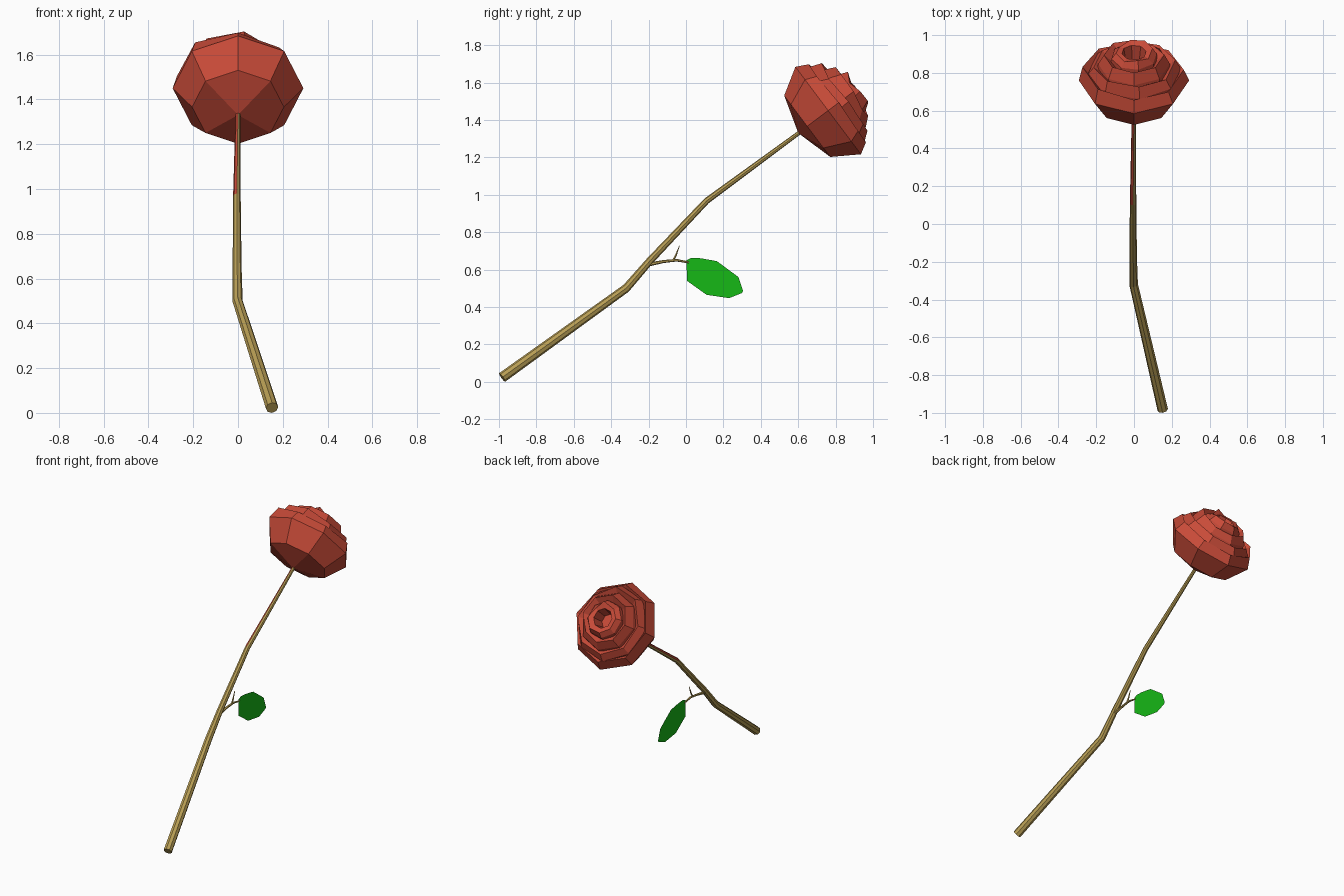
import bpy, bmesh, math, random
from mathutils import Vector

if "Cube" in bpy.data.objects:
    bpy.data.objects.remove(bpy.data.objects["Cube"])

random.seed(4)


def material(name, color):
    m = bpy.data.materials.new(name)
    m.diffuse_color = (*color, 1)
    m.use_nodes = True
    m.node_tree.nodes["Principled BSDF"].inputs["Base Color"].default_value = m.diffuse_color
    return m


RED = material("petal_red", (0.58, 0.07, 0.04))
TAN = material("stem_tan", (0.48, 0.34, 0.09))
GREEN = material("leaf_green", (0.008, 0.48, 0.008))


def finish(bm, name, mats, recalc=True):
    if recalc:
        bmesh.ops.recalc_face_normals(bm, faces=bm.faces)
    me = bpy.data.meshes.new(name)
    bm.to_mesh(me)
    bm.free()
    for m in mats:
        me.materials.append(m)
    ob = bpy.data.objects.new(name, me)
    bpy.context.collection.objects.link(ob)
    return ob


def bridge(bm, a, b):
    n = len(a)
    return [bm.faces.new((a[i], a[(i + 1) % n], b[(i + 1) % n], b[i])) for i in range(n)]


def tube(name, path, sides, red_segment=None):
    """Tapered tube through (x, y, z, radius) points."""
    bm = bmesh.new()
    pts = [Vector(p[:3]) for p in path]
    rings = []
    for i, p in enumerate(pts):
        d = (pts[min(i + 1, len(pts) - 1)] - pts[max(i - 1, 0)]).normalized()
        u = d.cross(Vector((1, 0, 0))).normalized()
        v = d.cross(u)
        ring = []
        for k in range(sides):
            a = math.tau * k / sides
            ring.append(bm.verts.new(p + path[i][3] * (u * math.cos(a) + v * math.sin(a))))
        rings.append(ring)
    for i in range(len(rings) - 1):
        for f in bridge(bm, rings[i], rings[i + 1]):
            # red blush on the upper left flank below the flower
            c = f.calc_center_median() - (pts[i] + pts[i + 1]) / 2
            if i == red_segment and c.x < 0 and c.z > 0:
                f.material_index = 1
    bm.faces.new(rings[0])
    bm.faces.new(rings[-1])
    return finish(bm, name, [TAN, RED])


# Stem
tube("stem", [(0.152, -0.983, 0.023, 0.028), (-0.002, -0.32, 0.50, 0.023),
              (-0.004, -0.19, 0.65, 0.020), (-0.005, 0.11, 0.967, 0.017),
              (0, 0.62, 1.342, 0.011)], 8, red_segment=3)

# Leaf stalk and the small twig on it
tube("leaf_stalk", [(-0.003, -0.21, 0.625, 0.011), (-0.003, -0.12, 0.643, 0.008),
                    (0, -0.05, 0.65, 0.007), (0, 0.015, 0.638, 0.005)], 6)
tube("twig", [(0, -0.072, 0.645, 0.006), (0, -0.055, 0.675, 0.005),
              (0, -0.035, 0.727, 0.002)], 5)

# Flat leaf
bm = bmesh.new()
outline = [(0.005, 0.54), (0.11, 0.465), (0.23, 0.447), (0.30, 0.475), (0.305, 0.487),
           (0.28, 0.56), (0.165, 0.645), (0.08, 0.66), (0.03, 0.663), (0.003, 0.65)]
bm.faces.new([bm.verts.new((0, y, z)) for y, z in outline])
finish(bm, "leaf", [GREEN], recalc=False)

# Flower: nested eight-sided petal layers around a tilted axis
BASE = Vector((0, 0.60, 1.33))
AXIS = Vector((0, 0.8, 0.6))
UP = Vector((0, -0.6, 0.8))
SIDE = Vector((1, 0, 0))


def petal_layer(name, rings, rim, twist, tip=False, floor=False):
    """rings: (distance along axis, radius); the rim ring is made uneven."""
    bm = bmesh.new()
    jag = [random.uniform(-0.018, 0.018) for _ in range(8)]
    loops = []
    for j, (s, r) in enumerate(rings):
        loop = []
        for k in range(8):
            a = math.tau * k / 8 + twist
            h = s + (jag[k] if j == rim else 0)
            q = r + (jag[k] * 0.5 if j == rim else 0)
            loop.append(bm.verts.new(BASE + AXIS * h + q * (UP * math.cos(a) + SIDE * math.sin(a))))
        loops.append(loop)
    for a, b in zip(loops, loops[1:]):
        bridge(bm, a, b)
    if tip:
        # pointed underside made of four diamond faces
        c = bm.verts.new(BASE)
        lo = loops[0]
        for k in range(1, 8, 2):
            bm.faces.new((c, lo[k], lo[(k + 1) % 8], lo[(k + 2) % 8]))
    if floor:
        bm.faces.new(loops[-1])
    return finish(bm, name, [RED])


petal_layer("outer_petals", [(0.06, 0.205), (0.20, 0.292), (0.275, 0.265), (0.22, 0.215)],
            2, 0, tip=True)
petal_layer("second_petals", [(0.20, 0.25), (0.26, 0.248), (0.315, 0.22), (0.27, 0.165)], 2, 0.12)
petal_layer("third_petals", [(0.26, 0.20), (0.31, 0.19), (0.36, 0.155), (0.32, 0.11)], 2, 0.0)
petal_layer("inner_petals", [(0.31, 0.13), (0.36, 0.122), (0.395, 0.098), (0.385, 0.065),
                             (0.30, 0.05)], 2, 0.2, floor=True)
